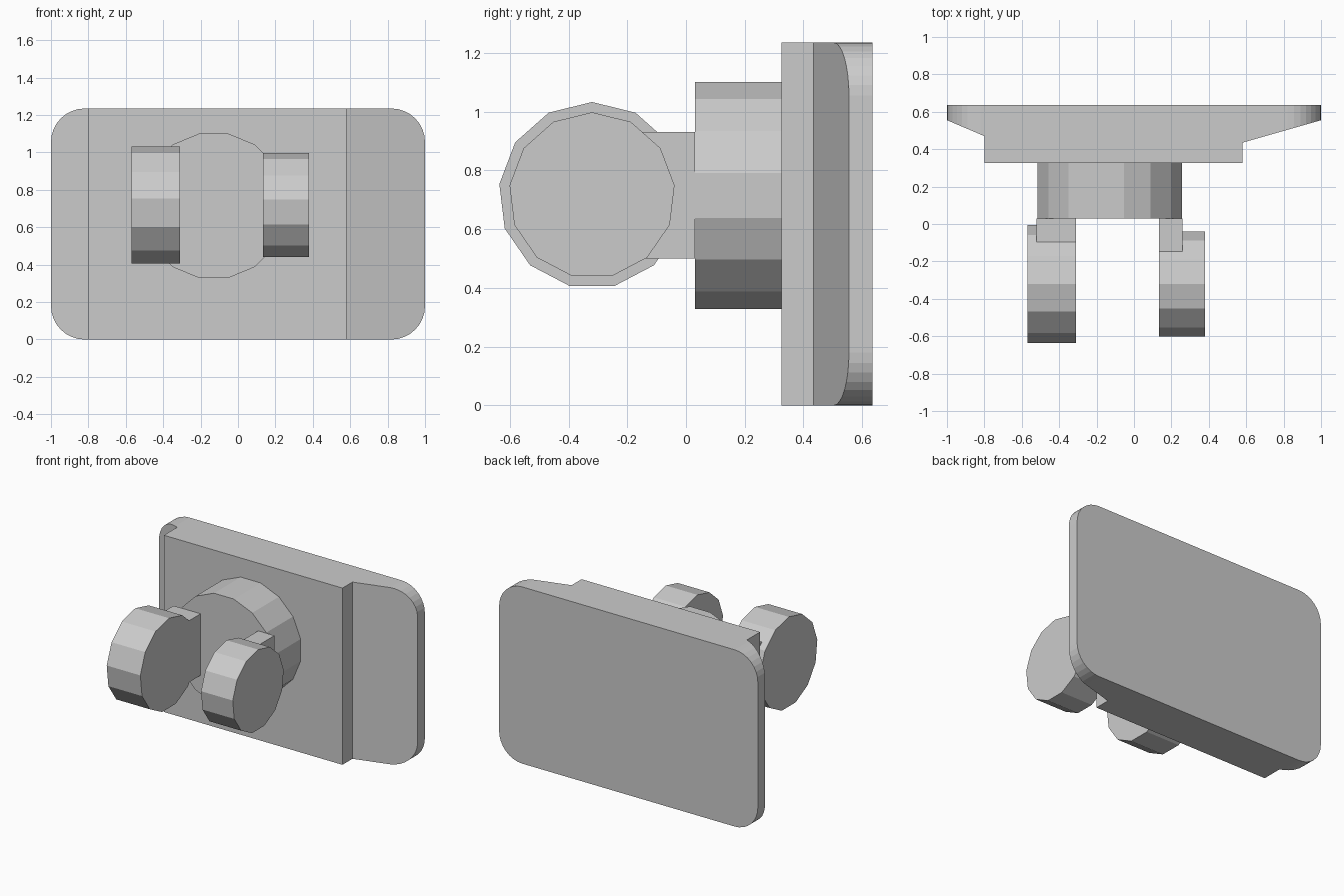
import bpy, bmesh
from math import sin, cos, pi
from mathutils import Vector

if "Cube" in bpy.data.objects:
    bpy.data.objects.remove(bpy.data.objects["Cube"])


def prism(name, points, offset):
    """Solid made by sweeping a flat outline along an offset."""
    bm = bmesh.new()
    face = bm.faces.new([bm.verts.new(p) for p in points])
    ext = bmesh.ops.extrude_face_region(bm, geom=[face], use_keep_orig=True)
    verts = [g for g in ext["geom"] if isinstance(g, bmesh.types.BMVert)]
    bmesh.ops.translate(bm, verts=verts, vec=Vector(offset))
    bmesh.ops.recalc_face_normals(bm, faces=bm.faces[:])
    mesh = bpy.data.meshes.new(name)
    bm.to_mesh(mesh)
    bm.free()
    obj = bpy.data.objects.new(name, mesh)
    bpy.context.collection.objects.link(obj)
    return obj


def ring(n, r, start=0.0):
    return [(r * sin(start + 2 * pi * i / n), r * cos(start + 2 * pi * i / n)) for i in range(n)]


H, ZC = 1.235, 0.715

# Back plate: stepped, tapered profile extruded upward
profile = [(-1, 0.635), (1, 0.635), (1, 0.555), (0.58, 0.435), (0.58, 0.325),
           (-0.8, 0.325), (-0.8, 0.47), (-1, 0.555)]
plate = prism("back_plate", [(x, y, 0) for x, y in profile], (0, 0, H))

# Rounded rectangle that trims the plate corners
R, SEG = 0.18, 8
outline = []
for k, (cx, cz) in enumerate([(1 - R, H - R), (-1 + R, H - R), (-1 + R, R), (1 - R, R)]):
    for i in range(SEG + 1):
        a = pi / 2 * (k + i / SEG)
        outline.append((cx + R * cos(a), 0.2, cz + R * sin(a)))
cutter = prism("corner_cutter", outline, (0, 0.6, 0))
mod = plate.modifiers.new("round_corners", "BOOLEAN")
mod.operation, mod.solver, mod.object = "INTERSECT", "EXACT", cutter
bpy.context.view_layer.objects.active = plate
plate.select_set(True)
bpy.ops.object.modifier_apply(modifier=mod.name)
bpy.data.objects.remove(cutter)

# Round boss on the plate
prism("boss", [(-0.13 + u, 0.03, ZC + v) for u, v in ring(16, 0.394, pi / 16)], (0, 0.297, 0))

# Two discs, each joined to the boss by a short square arm
for side, x0, x1, r, ax0, ax1 in [("left", -0.57, -0.31, 0.318, -0.52, -0.31),
                                  ("right", 0.135, 0.38, 0.283, 0.135, 0.26)]:
    prism(side + "_disc", [(x0, -0.32 + u, ZC + v) for u, v in ring(13, r)], (x1 - x0, 0, 0))
    arm = [(ax0, -0.15, 0.5), (ax0, 0.03, 0.5), (ax0, 0.03, 0.93), (ax0, -0.15, 0.93)]
    prism(side + "_arm", arm, (ax1 - ax0, 0, 0))
